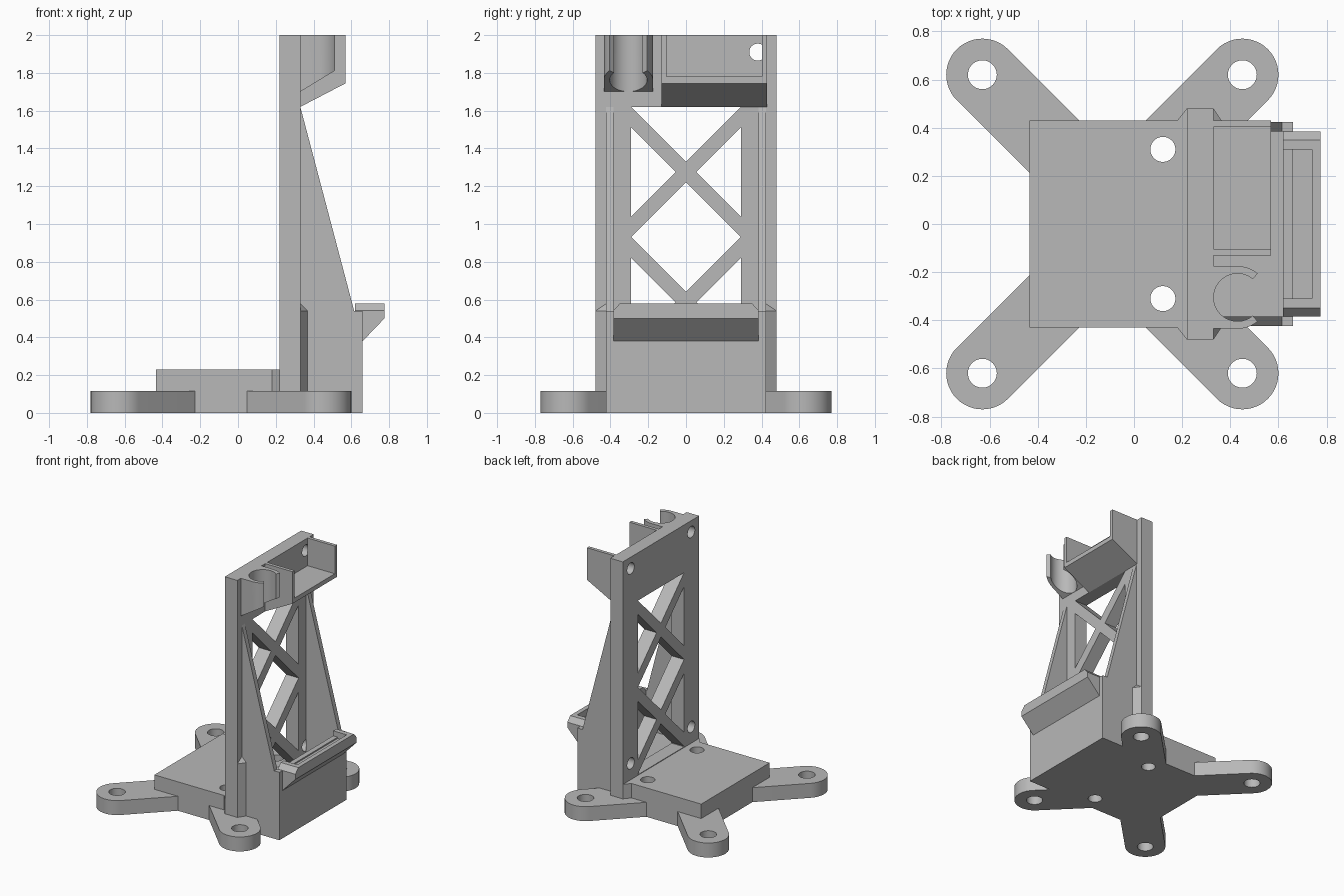
import bpy
import bmesh
from math import sin, cos, radians, pi

old = bpy.data.objects.get("Cube")
if old:
    bpy.data.objects.remove(old, do_unlink=True)

grey = bpy.data.materials.new("grey plastic")
grey.use_nodes = True
COLOUR = (0.48, 0.48, 0.48, 1)
grey.diffuse_color = COLOUR
grey.node_tree.nodes["Principled BSDF"].inputs["Base Color"].default_value = COLOUR


def finish(name, bm):
    bmesh.ops.recalc_face_normals(bm, faces=bm.faces[:])
    mesh = bpy.data.meshes.new(name)
    bm.to_mesh(mesh)
    bm.free()
    mesh.materials.append(grey)
    obj = bpy.data.objects.new(name, mesh)
    bpy.context.collection.objects.link(obj)
    return obj


def prism(name, pts, axis, lo, hi):
    """Extrude a 2D outline along an axis from lo to hi."""
    place = {"x": lambda a, b, c: (c, a, b),
             "y": lambda a, b, c: (a, c, b),
             "z": lambda a, b, c: (a, b, c)}[axis]
    bm = bmesh.new()
    rings = [[bm.verts.new(place(a, b, c)) for a, b in pts] for c in (lo, hi)]
    for ring in rings:
        bm.faces.new(ring)
    n = len(pts)
    for i in range(n):
        j = (i + 1) % n
        bm.faces.new((rings[0][i], rings[0][j], rings[1][j], rings[1][i]))
    return finish(name, bm)


def block(name, x, y, z):
    pts = [(x[0], y[0]), (x[1], y[0]), (x[1], y[1]), (x[0], y[1])]
    return prism(name, pts, "z", *z)


def arc(cx, cy, r, start, end, steps):
    angles = [radians(start + (end - start) * i / steps) for i in range(steps + 1)]
    return [(cx + r * cos(a), cy + r * sin(a)) for a in angles]


def rod(cx, cy, r, axis, lo, hi):
    return prism("cutter", arc(cx, cy, r, 0, 352.5, 47), axis, lo, hi)


def cut(obj, *cutters):
    """Subtract the cutters, bake the result and remove them."""
    for c in cutters:
        c.hide_render = True
        mod = obj.modifiers.new("cut", "BOOLEAN")
        mod.operation = "DIFFERENCE"
        mod.solver = "EXACT"
        mod.object = c
    graph = bpy.context.evaluated_depsgraph_get()
    mesh = bpy.data.meshes.new_from_object(obj.evaluated_get(graph))
    obj.modifiers.clear()
    obj.data = mesh
    for c in cutters:
        bpy.data.objects.remove(c, do_unlink=True)


def base_holes():
    return [rod(0.12, s * 0.31, 0.052, "z", -0.1, 0.4) for s in (-1, 1)]


# Base plate, flaring out to the upright
base = prism("base_plate", [(-0.435, -0.43), (0.18, -0.43), (0.22, -0.48),
                            (0.22, 0.48), (0.18, 0.43), (-0.435, 0.43)], "z", 0, 0.23)
cut(base, *base_holes())

# Four diagonal mounting arms with rounded ends
R = 0.15
for cx, sx, end in ((-0.63, -1, "rear"), (0.45, 1, "front")):
    for sy, side in ((-1, "right"), (1, "left")):
        cy = sy * 0.62
        facing = 45 * sy if sx > 0 else 180 - 45 * sy
        tip = arc(cx, cy, R, facing - 90, facing + 90, 24)
        reach = 0.45
        root = [(x - sx * reach, y - sy * reach) for x, y in (tip[-1], tip[0])]
        arm = prism(end + "_" + side + "_arm", tip + root, "z", 0, 0.115)
        cut(arm, rod(cx, cy, 0.06, "z", -0.1, 0.3), *base_holes())

# Upright with a tall window and four screw holes
upright = block("upright", (0.22, 0.33), (-0.48, 0.48), (0, 2))
cut(upright, block("cutter", (0.1, 0.5), (-0.29, 0.29), (0.235, 1.62)),
    *[rod(y, z, 0.045, "x", 0.1, 0.5) for y in (-0.38, 0.38) for z in (0.36, 1.91)])

# Crossed braces in the window
W, T = 0.3, 0.055
for z, level in ((0.585, "lower"), (1.275, "upper")):
    for s, lean in ((-1, "falling"), (1, "rising")):
        prism(level + "_" + lean + "_brace",
              [(-W, z - s * W - T), (W, z + s * W - T),
               (W, z + s * W + T), (-W, z - s * W + T)], "x", 0.22, 0.33)

# Lower box: floor, front wall, tapering cheeks
block("box_floor", (0.33, 0.66), (-0.42, 0.42), (0, 0.23))
block("box_front", (0.62, 0.66), (-0.42, 0.42), (0, 0.54))
cheek = [(0.33, 0), (0.66, 0), (0.66, 0.54), (0.615, 0.54), (0.33, 1.62)]
for s, side in ((-1, "right"), (1, "left")):
    prism(side + "_cheek", cheek, "y", *sorted((s * 0.385, s * 0.423)))
    # Corner fillet between upright and cheek
    bm = bmesh.new()
    low = [bm.verts.new((x, s * y, 0)) for x, y in ((0.33, 0.48), (0.37, 0.42), (0.33, 0.42))]
    top = [bm.verts.new((v.co.x, v.co.y, h)) for v, h in zip(low, (0.54, 0.54, 0.58))]
    bm.faces.new(low)
    bm.faces.new(top)
    for i in range(3):
        j = (i + 1) % 3
        bm.faces.new((low[i], low[j], top[j], top[i]))
    finish(side + "_corner_fillet", bm)

# Overhanging lip with chamfered ends and a groove open to the box
lip = prism("lip", [(0.62, 0.38), (0.66, 0.38), (0.775, 0.5), (0.775, 0.58), (0.62, 0.58)],
            "y", -0.385, 0.385)
cut(lip, block("cutter", (0.5, 0.74), (-0.31, 0.31), (0.53, 0.7)),
    *[prism("cutter", [(s * 0.34, 0.59), (s * 0.395, 0.53), (s * 0.42, 0.53),
                       (s * 0.42, 0.65), (s * 0.34, 0.65)], "x", 0.5, 0.9) for s in (-1, 1)])

# Upper tray: wedge floor and two side walls
prism("tray_floor", [(0.33, 1.62), (0.57, 1.745), (0.57, 1.78), (0.33, 1.78)], "y", -0.13, 0.43)
block("tray_right_wall", (0.33, 0.57), (-0.13, -0.103), (1.78, 2))
block("tray_left_wall", (0.33, 0.57), (0.403, 0.43), (1.78, 2))

# Round clip, open at the front, with a sloped underside
CX, CY, OUT, IN, GAP = 0.43, -0.305, 0.13, 0.099, 50
outline = ([(0.325, CY - OUT)] + arc(CX, CY, OUT, -90, -GAP, 8)
           + arc(CX, CY, IN, -GAP, GAP - 360, 36)
           + arc(CX, CY, OUT, GAP, 90, 8) + [(0.325, CY + OUT)])
clip = prism("round_clip", outline, "z", 1.6, 2)
cut(clip, prism("cutter", [(0.3, 1.682), (0.6, 1.865), (0.6, 1.5), (0.3, 1.5)], "y", -0.6, 0))

# Smooth the round surfaces, keep edges sharp
parts = [o for o in bpy.context.collection.objects if o.type == "MESH" and grey.name in o.data.materials]
for o in bpy.context.view_layer.objects:
    o.select_set(o in parts)
bpy.context.view_layer.objects.active = parts[0]
bpy.ops.object.shade_smooth_by_angle(angle=radians(30))
